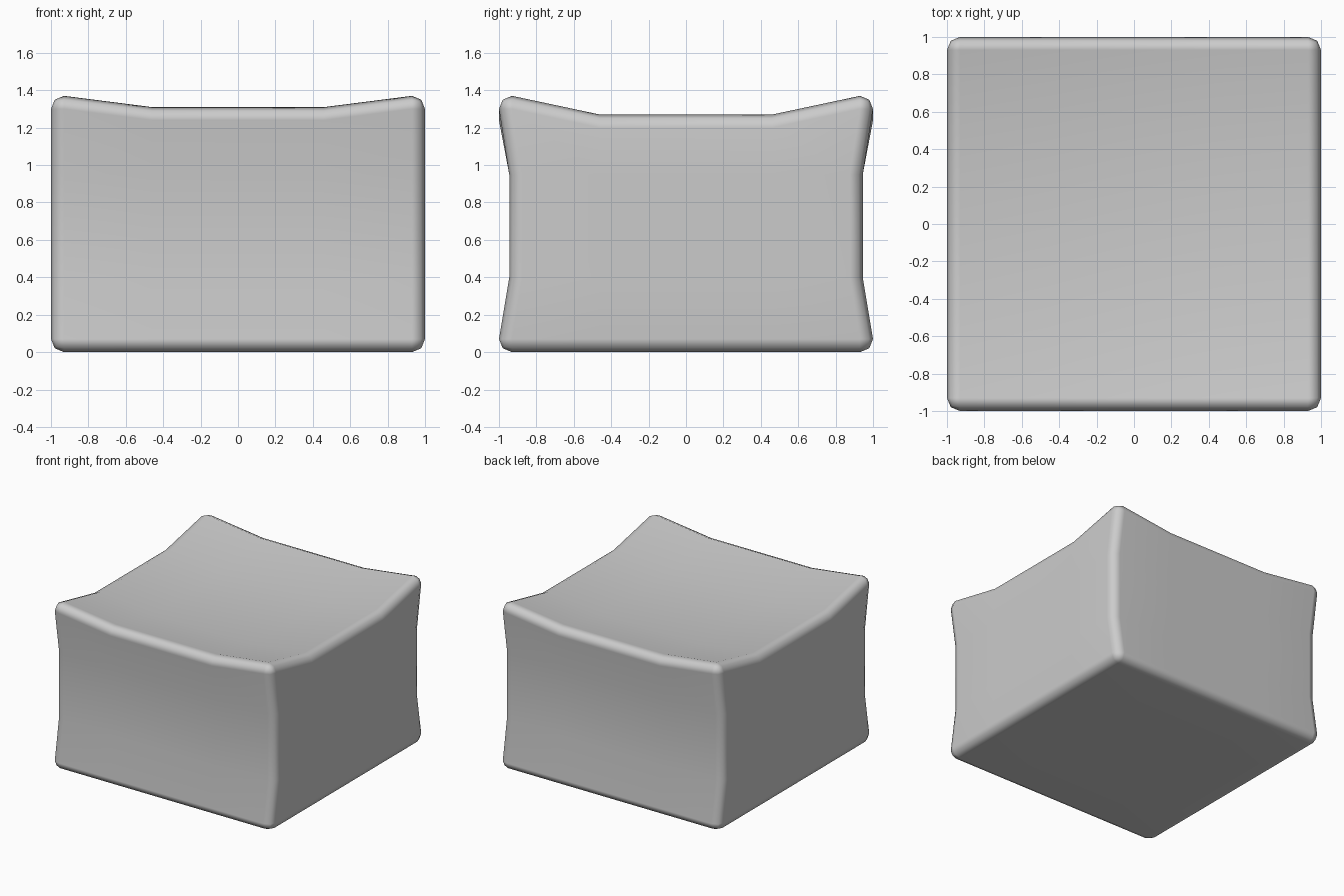
import bpy
import bmesh
from mathutils import Vector

if "Cube" in bpy.data.objects:
    bpy.data.objects.remove(bpy.data.objects["Cube"])

HEIGHT, BEVEL, MID = 1.37, 0.07, 0.46

# Rounded box standing on the ground
bm = bmesh.new()
bmesh.ops.create_cube(bm, size=2)
for v in bm.verts:
    v.co.z = (v.co.z + 1) * HEIGHT / 2
bmesh.ops.bevel(bm, geom=bm.edges[:], offset=BEVEL, offset_type='OFFSET',
                segments=2, profile=0.5, affect='EDGES')

# Loop cuts that frame the middle panel of every side
for axis, cuts in enumerate([(-MID, MID), (-MID, MID), (0.4, 0.95)]):
    for c in cuts:
        co, no = Vector(), Vector()
        co[axis], no[axis] = c, 1
        bmesh.ops.bisect_plane(bm, geom=bm.verts[:] + bm.edges[:] + bm.faces[:],
                               dist=1e-5, plane_co=co, plane_no=no)


def hat(t, lo, a, b, hi):
    """0 at the rounded borders, 1 across the middle panel."""
    if t < a:
        return max(0.0, (t - lo) / (a - lo))
    if t > b:
        return max(0.0, (hi - t) / (hi - b))
    return 1.0


# Push the top and the front/back inward, leaving base and sides flat
for v in bm.verts:
    x, y, z = v.co
    hx = hat(x, BEVEL - 1, -MID, MID, 1 - BEVEL)
    hy = hat(y, BEVEL - 1, -MID, MID, 1 - BEVEL)
    hz = hat(z, BEVEL, 0.4, 0.95, HEIGHT - BEVEL)
    if z > 1.25:
        v.co.z -= 0.06 * hx + 0.10 * hy
    if abs(y) > 0.9:
        v.co.y -= (1 if y > 0 else -1) * 0.055 * hz

bmesh.ops.recalc_face_normals(bm, faces=bm.faces[:])
for f in bm.faces:
    f.smooth = True

mesh = bpy.data.meshes.new("dented_block")
bm.to_mesh(mesh)
bm.free()
obj = bpy.data.objects.new("dented_block", mesh)
bpy.context.collection.objects.link(obj)

# Keep the large panels evenly shaded beside the rounded edges
obj.modifiers.new("panel_shading", 'WEIGHTED_NORMAL')
